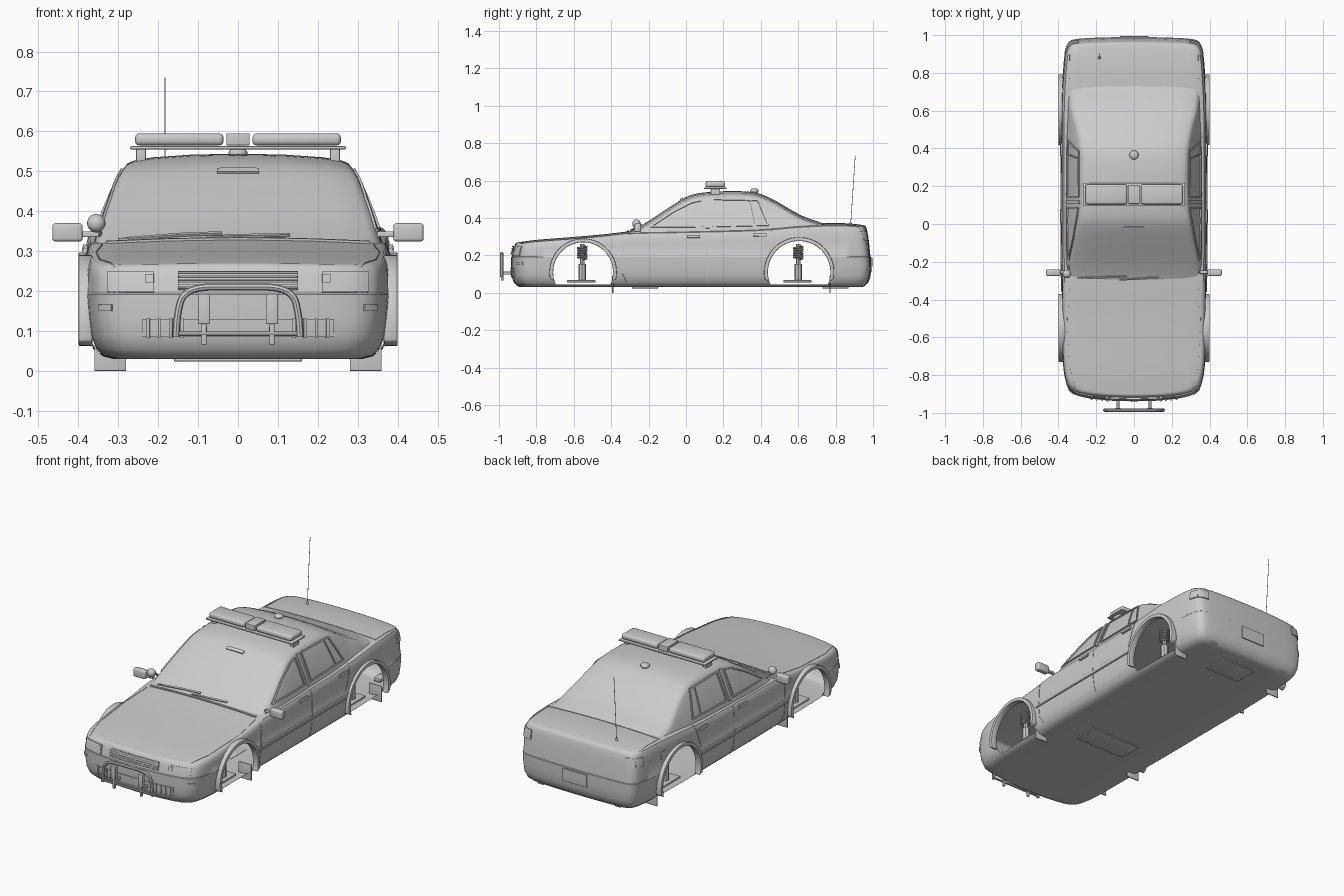
import bpy, bmesh, math
from mathutils import Vector
from mathutils.bvhtree import BVHTree

if "Cube" in bpy.data.objects:
    bpy.data.objects.remove(bpy.data.objects["Cube"])

grey = bpy.data.materials.new("plain_grey")
grey.use_nodes = True
grey.diffuse_color = (0.6, 0.6, 0.6, 1)
grey.node_tree.nodes["Principled BSDF"].inputs["Base Color"].default_value = grey.diffuse_color
parts = []


def finish(name, data, *mods):
    """Make an object, bake its modifiers and keep it as a mesh."""
    tmp = bpy.data.objects.new(name + "_tmp", data)
    bpy.context.collection.objects.link(tmp)
    for kind, props in mods:
        m = tmp.modifiers.new(kind, kind)
        for key, value in props.items():
            setattr(m, key, value)
    dg = bpy.context.evaluated_depsgraph_get()
    mesh = bpy.data.meshes.new_from_object(tmp.evaluated_get(dg))
    bpy.data.objects.remove(tmp)
    mesh.materials.clear()
    mesh.materials.append(grey)
    ob = bpy.data.objects.new(name, mesh)
    bpy.context.collection.objects.link(ob)
    parts.append(ob)
    return ob


def to_mesh(name, bm):
    mesh = bpy.data.meshes.new(name)
    bm.to_mesh(mesh)
    return mesh


def smooth(tab, x):
    """Hermite curve through rows of (x, value)."""
    x = min(max(x, tab[0][0]), tab[-1][0])
    i = next(k for k in range(len(tab) - 1) if x <= tab[k + 1][0])
    def slope(k):
        a, b = tab[max(k - 1, 0)], tab[min(k + 1, len(tab) - 1)]
        return (b[1] - a[1]) / (b[0] - a[0])
    (x0, v0), (x1, v1) = tab[i], tab[i + 1]
    h = x1 - x0
    t = (x - x0) / h
    return ((2*t**3 - 3*t*t + 1)*v0 + (t**3 - 2*t*t + t)*h*slope(i)
            + (3*t*t - 2*t**3)*v1 + (t**3 - t*t)*h*slope(i + 1))


def loft(rings, closed):
    bm = bmesh.new()
    rows = [[bm.verts.new(p) for p in r] for r in rings]
    n = len(rows[0])
    for a, b in zip(rows, rows[1:]):
        for i in range(n if closed else n - 1):
            j = (i + 1) % n
            bm.faces.new((a[i], a[j], b[j], b[i]))
    bmesh.ops.remove_doubles(bm, verts=bm.verts, dist=0.0002)
    bmesh.ops.recalc_face_normals(bm, faces=bm.faces)
    return bm


def prism(outline, x0, x1):
    """Extrude a (y, z) outline along x."""
    bm = bmesh.new()
    ends = [[bm.verts.new((x, y, z)) for y, z in outline] for x in (x0, x1)]
    n = len(outline)
    for i in range(n):
        bm.faces.new((ends[0][i], ends[0][(i+1) % n], ends[1][(i+1) % n], ends[1][i]))
    bm.faces.new(ends[0])
    bm.faces.new(ends[1])
    bmesh.ops.recalc_face_normals(bm, faces=bm.faces)
    return bm


def box(name, c, size, bevel=0.003, sides=(1,)):
    for s in sides:
        tag = "" if len(sides) == 1 else ("_left" if s > 0 else "_right")
        bm = bmesh.new()
        bmesh.ops.create_cube(bm, size=1)
        for v in bm.verts:
            v.co = Vector((c[0]*s, c[1], c[2])) + v.co * Vector(size)
        finish(name + tag, to_mesh(name, bm), ("BEVEL", dict(width=bevel, segments=3)))


def tube(name, pts, r, spline="POLY"):
    cu = bpy.data.curves.new(name, "CURVE")
    cu.dimensions, cu.bevel_depth, cu.bevel_resolution, cu.use_fill_caps = "3D", r, 2, True
    sp = cu.splines.new(spline)
    sp.points.add(len(pts) - 1)
    for p, co in zip(sp.points, pts):
        p.co = (*co, 1)
    if spline == "NURBS":
        sp.use_endpoint_u, sp.order_u = True, 3
    return finish(name, cu)


def ball(name, c, scale):
    bm = bmesh.new()
    bmesh.ops.create_uvsphere(bm, u_segments=20, v_segments=12, radius=1)
    for v in bm.verts:
        v.co = Vector(c) + v.co * Vector(scale)
    finish(name, to_mesh(name, bm))


# Lower body: plan outlines stacked and closed over hood, deck and floor
half = [(0, -.935), (.15, -.93), (.27, -.915), (.33, -.89), (.36, -.84), (.377, -.72), (.381, -.45),
        (.385, -.15), (.385, .2), (.385, .6), (.376, .8), (.367, .9), (.348, .96), (.3, .98), (.15, .988), (0, .99)]
steps = [k / 4 for k in range((len(half) - 1) * 4 + 1)]
plan = [(smooth([(i, p[0]) for i, p in enumerate(half)], t),
         smooth([(i, p[1]) for i, p in enumerate(half)], t)) for t in steps]
plan += [(-x, y) for x, y in plan[-2:0:-1]]
deck = [(-.94, .265), (-.9, .27), (-.8, .283), (-.6, .299), (-.4, .317), (-.3, .33), (0, .337),
        (.4, .348), (.6, .365), (.8, .373), (.93, .365), (1, .345)]
# rows: share of the height above the bumper line, fixed height, x scale, y scale
levels = [(0, .03, 0, .94), (0, .03, .5, .94), (0, .03, .82, .95), (0, .037, .89, .965), (0, .055, .94, .985),
          (0, .09, .975, .997), (0, .14, .99, 1), (0, .192, 1, 1), (0, .195, .995, .996), (.5, 0, .995, .988),
          (.75, 0, .988, .982), (.9, 0, .975, .977), (.97, 0, .96, .972), (1, 0, .93, .966),
          (1, 0, .8, .962), (1, 0, .5, .962), (1, 0, .25, .962), (1, 0, 0, .962)]
rings = []
for f, base, sx, sy in levels:
    ring = []
    for x, y in plan:
        x, y = x * sx, y * sy
        top = smooth(deck, y) - .012 * (x / .385)**2
        ring.append((x, y, .2 + f * (top - .2) if f else base))
    rings.append(ring)
body_bm = loft(rings, True)

# Cabin: arched sections from windscreen base to rear deck
roof = [(-.33, .312), (-.27, .343), (-.2, .384), (-.1, .45), (0, .512), (.06, .531), (.15, .541), (.3, .543),
        (.39, .531), (.47, .497), (.55, .45), (.63, .408), (.7, .383), (.76, .36)]
width = [(-.33, .358), (-.2, .345), (-.1, .325), (0, .303), (.1, .29), (.3, .286), (.4, .291), (.5, .308),
         (.6, .335), (.76, .357)]
rings = []
for k in range(61):
    y = -.33 + 1.09 * k / 60
    zr, w = smooth(roof, y), smooth(width, y)
    edge = max(zr - .036, .305)
    side = [(.366 + (w - .366) * t**1.3, .3 + (edge - .3) * t) for t in (0, .25, .5, .75, 1)]
    side += [(w - .008, zr - .025), (w - .025, zr - .017), (w * .75, zr - .009), (w * .4, zr - .002), (0, zr)]
    rings.append([(x, y, z) for x, z in side] + [(-x, y, z) for x, z in side[-2::-1]])
cabin_bm = loft(rings, False)
finish("cabin", to_mesh("cabin", cabin_bm))
trees = [BVHTree.FromBMesh(body_bm), BVHTree.FromBMesh(cabin_bm)]

# Wheel openings cut through the side skin, leaving a hollow shell
HUB, SILL = .11, .045
arches = [("front", -.55, .16), ("rear", .605, .167)]


def arc(yc, r, low, n=48):
    return [(yc + r * math.cos(a), HUB + r * math.sin(a))
            for a in (low + (math.pi - 2 * low) * k / n for k in range(n + 1))]


cuts = []
for name, yc, r in arches:
    low = -math.asin((HUB - SILL) / r)
    ob = bpy.data.objects.new("cutter", to_mesh("cutter", prism(arc(yc, r, low), -.6, .6)))
    bpy.context.collection.objects.link(ob)
    ob.hide_render = True
    cuts.append(ob)
body = finish("body_shell", to_mesh("body", body_bm),
              *[("BOOLEAN", dict(object=c, operation="DIFFERENCE", solver="EXACT")) for c in cuts])
for c in cuts:
    bpy.data.objects.remove(c)
bm = bmesh.new()
bm.from_mesh(body.data)


def on_cut(p):
    return any(abs(math.hypot(p.y - yc, p.z - HUB) - r) < .002
               or (abs(p.z - SILL) < .0005 and abs(p.y - yc) < r) for _, yc, r in arches)


bmesh.ops.delete(bm, context="FACES", geom=[f for f in bm.faces
                 if abs(f.normal.x) < .05 and all(on_cut(v.co) for v in f.verts)])
bm.to_mesh(body.data)

# Flares, flaps and struts at each wheel opening
for name, yc, r in arches:
    for s, tag in ((1, "left"), (-1, "right")):
        band = arc(yc, r, -.3) + arc(yc, r + .02, -.2)[::-1]
        finish(f"{name}_flare_{tag}", to_mesh("flare", prism(band, s * .365, s * .4)),
               ("BEVEL", dict(width=.004, segments=2, limit_method="ANGLE")))
        x = s * .29
        y = yc - .005
        coil = [(x + .024 * math.cos(a), y + .024 * math.sin(a), .18 + .0125 * a / math.pi / 2)
                for a in (k * math.pi / 6 for k in range(67))]
        tube(f"{name}_spring_{tag}", coil, .005)
        tube(f"{name}_damper_{tag}", [(x, y, .06), (x, y, .155)], .021)
        tube(f"{name}_damper_rod_{tag}", [(x, y, .15), (x, y, .26)], .012)
    box(f"{name}_lower_arm", (.285, yc - .01, .062), (.09, .15, .012), .003, (1, -1))
    box(f"{name}_mud_flap", (.32, yc + r - .002, .045), (.08, .007, .09), .002, (1, -1))


def ribbon(name, pts, w, axis, sides=(1,), rise=.003, thick=.006, closed=False):
    """Lay a strip on the skin. pts are (y, z) from the side, (x, z) from an end, (x, y) from above."""
    pts = [Vector(p) for p in pts]
    if closed:
        pts.append(pts[0])
    bm = bmesh.new()
    for s in sides:
        for a, b in zip(pts, pts[1:]):
            d = b - a
            n = max(1, math.ceil(d.length / .015))
            m = max(1, math.ceil(w / .015))
            across = Vector((-d.y, d.x)).normalized() * w
            grid = []
            for i in range(n + 1):
                row = []
                for j in range(m + 1):
                    q = a + d * (i / n) + across * (j / m - .5)
                    if axis == "side":
                        o, ray = Vector((s * 2, q.x, q.y)), Vector((-s, 0, 0))
                    elif axis == "top":
                        o, ray = Vector((q.x, q.y, 2)), Vector((0, 0, -1))
                    else:
                        o, ray = Vector((q.x * s, 2 if axis == "back" else -2, q.y)), Vector((0, 1, 0))
                        ray = -ray if axis == "back" else ray
                    hits = [h for h in (t.ray_cast(o, ray) for t in trees) if h[0]]
                    hit = min(hits, key=lambda h: h[3], default=None)
                    nrm = hit[1] * (-1 if hit[1].dot(ray) > 0 else 1) if hit else None
                    row.append(bm.verts.new(hit[0] + nrm * rise) if hit else None)
                grid.append(row)
            for r0, r1 in zip(grid, grid[1:]):
                for j in range(m):
                    quad = (r0[j], r1[j], r1[j+1], r0[j+1])
                    if all(quad):
                        f = bm.faces.new(quad)
                        f.normal_update()
    finish(name, to_mesh(name, bm), ("SOLIDIFY", dict(thickness=thick, offset=0)))


both = (1, -1)
# Window frames, door seams and handles
ribbon("front_window_frames", [(-.19, .352), (.085, .355), (.085, .495), (.03, .482), (-.07, .432)], .008, "side", both, closed=True)
ribbon("rear_window_frames", [(.145, .355), (.44, .362), (.385, .495), (.145, .5)], .008, "side", both, closed=True)
ribbon("quarter_window_bars", [(.37, .362), (.345, .495)], .006, "side", both)
ribbon("centre_pillars", [(.115, .345), (.115, .505)], .02, "side", both)
ribbon("door_seams_front", [(-.335, .3), (-.34, .1), (-.32, .06)], .003, "side", both, .001, .002)
ribbon("door_seams_middle", [(.115, .32), (.115, .06)], .003, "side", both, .001, .002)
ribbon("door_seams_rear", [(.46, .34), (.44, .28), (.41, .2)], .003, "side", both, .001, .002)
ribbon("side_mouldings", [(-.36, .165), (.41, .165)], .007, "side", both)
ribbon("door_handles_front", [(.005, .3), (.075, .3)], .014, "side", both, .005, .01)
ribbon("door_handles_rear", [(.36, .308), (.43, .308)], .014, "side", both, .005, .01)
ribbon("fuel_flap", [(.72, .285), (.76, .285)], .04, "side", (-1,), .001, .003)

# Front details
ribbon("grille_panel", [(-.15, .226), (.15, .226)], .046, "front", rise=.002)
for k in range(5):
    ribbon(f"grille_slat_{k}", [(-.15, .208 + k*.009), (.15, .208 + k*.009)], .004, "front", rise=.007)
ribbon("headlights", [(.21, .222), (.325, .222)], .05, "front", both)
ribbon("headlight_bulbs", [(.21, .23), (.23, .23)], .02, "front", both, .007)
ribbon("indicator_lights", [(.315, .158), (.345, .158)], .016, "front", both)
ribbon("bumper_intake", [(-.24, .108), (.24, .108)], .045, "front", rise=.001)
for k in range(4):
    ribbon(f"intake_fins_{k}", [(.14 + k*.028, .085), (.14 + k*.028, .132)], .008, "front", both, .006)
ribbon("hood_seams", [(.34, -.33), (.355, -.5), (.345, -.75), (.31, -.875)], .003, "top", rise=.001, thick=.002)
ribbon("hood_seam_right", [(-.34, -.33), (-.355, -.5), (-.345, -.75), (-.31, -.875)], .003, "top", rise=.001, thick=.002)

# Windscreen and rear deck details
ribbon("windscreen_sill", [(-.33, -.31), (.33, -.31)], .01, "top")
ribbon("wiper_right", [(-.3, -.285), (-.04, -.275)], .008, "top", rise=.006)
ribbon("wiper_left", [(-.08, -.295), (.13, -.28)], .008, "top", rise=.006)
ribbon("windscreen_mirror", [(-.052, -.022), (.052, -.022)], .016, "top")
ribbon("trunk_seam", [(-.35, .735), (.35, .735)], .004, "top", rise=.001, thick=.003)
ribbon("trunk_side_seam_left", [(.345, .74), (.34, .93)], .003, "top", rise=.001, thick=.002)
ribbon("trunk_side_seam_right", [(-.345, .74), (-.34, .93)], .003, "top", rise=.001, thick=.002)
ribbon("tail_lights", [(.29, .305), (.345, .305)], .05, "back", both, .003)
ribbon("tail_light_sides", [(.9, .305), (.945, .305)], .045, "side", both, .003)
ribbon("rear_plate", [(-.075, .15), (.075, .15)], .07, "back", rise=.003)
box("tow_brackets", (.24, .925, .045), (.04, .06, .022), .004, both)
box("floor_plate", (0, -.22, .028), (.32, .14, .008), .002)
box("rear_floor_plate", (0, .8, .028), (.22, .14, .008), .002)

# Roof light bar and beacon
box("light_bar_base", (0, .157, .559), (.54, .12, .008), .003)
box("light_bar_lamp", (.147, .157, .58), (.222, .105, .03), .011, both)
box("light_bar_speaker", (0, .157, .58), (.058, .1, .03), .002)
box("light_bar_leg", (.243, .157, .535), (.024, .05, .045), .002, both)
ball("roof_beacon", (0, .365, .545), (.024, .024, .014))

# Aerial, door mirrors and spotlight
tube("aerial", [(-.183, .88, .36), (-.183, .905, .735)], .0015)
ball("aerial_base", (-.183, .88, .37), (.007, .007, .008))
box("door_mirror", (.427, -.258, .347), (.076, .034, .046), .008, both)
box("mirror_arm", (.373, -.255, .342), (.05, .018, .014), .003, both)
ball("spotlight", (-.355, -.265, .37), (.023, .022, .023))
tube("spotlight_stem", [(-.352, -.25, .37), (-.345, -.22, .34)], .006)

# Push bar
tube("push_bar_hoop", [(-.155, -.985, .085), (-.155, -.985, .13), (-.135, -.985, .21), (0, -.985, .21),
                       (.135, -.985, .21), (.155, -.985, .13), (.155, -.985, .085)], .009, "NURBS")
tube("push_bar_cross", [(-.155, -.985, .093), (.155, -.985, .093)], .006)
box("push_bar_pad", (.085, -.985, .155), (.03, .02, .075), .003, both)
box("push_bar_post", (.085, -.983, .1), (.013, .014, .07), .003, both)
box("push_bar_bracket", (.085, -.95, .105), (.014, .07, .016), .003, both)

# Smooth shading with sharp edges kept
for ob in bpy.context.view_layer.objects:
    ob.select_set(ob in parts)
bpy.context.view_layer.objects.active = body
bpy.ops.object.shade_smooth_by_angle(angle=math.radians(35))
